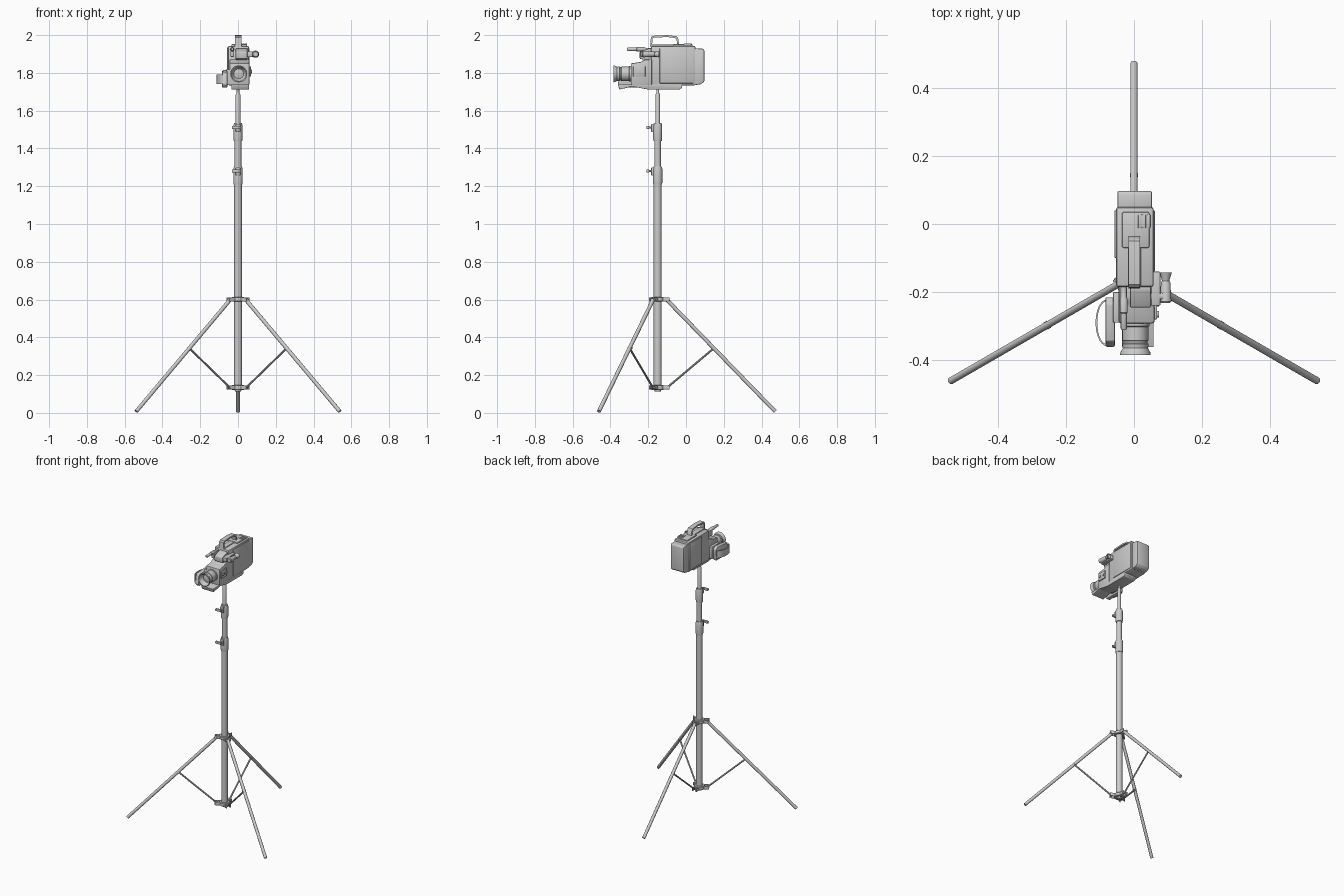
import bpy, bmesh, math
from mathutils import Vector

PY = -0.15  # y of the stand's axis


def finish(name, bm, bevel=0.0, segs=2):
    bmesh.ops.recalc_face_normals(bm, faces=bm.faces)
    if bevel:
        bmesh.ops.bevel(bm, geom=bm.edges[:], offset=bevel, segments=segs,
                        affect='EDGES', profile=0.5, clamp_overlap=True)
    me = bpy.data.meshes.new(name)
    bm.to_mesh(me)
    bm.free()
    ob = bpy.data.objects.new(name, me)
    bpy.context.collection.objects.link(ob)
    bpy.ops.object.select_all(action='DESELECT')
    ob.select_set(True)
    bpy.context.view_layer.objects.active = ob
    bpy.ops.object.shade_smooth_by_angle(angle=math.radians(35))
    return ob


def prism(name, pts, lo, hi, axis='x', bevel=0.0):
    """Extrude a 2D outline along an axis."""
    at = {'x': lambda a, b, t: (t, a, b), 'z': lambda a, b, t: (a, b, t)}[axis]
    bm = bmesh.new()
    rings = [[bm.verts.new(at(a, b, t)) for a, b in pts] for t in (lo, hi)]
    n = len(pts)
    bm.faces.new(rings[0])
    bm.faces.new(rings[1][::-1])
    for i in range(n):
        j = (i + 1) % n
        bm.faces.new((rings[0][i], rings[0][j], rings[1][j], rings[1][i]))
    return finish(name, bm, bevel)


def box(name, x, y, z, bevel=0.004):
    return prism(name, [(y[0], z[0]), (y[1], z[0]), (y[1], z[1]), (y[0], z[1])],
                 x[0], x[1], bevel=bevel)


def lathe(name, origin, direction, profile, sides=24):
    """Revolve (distance, radius) pairs about a line."""
    d = Vector(direction).normalized()
    u = d.orthogonal().normalized()
    v = d.cross(u)
    o = Vector(origin)
    bm = bmesh.new()
    rings = []
    for t, r in profile:
        rings.append([bm.verts.new(o + d * t + r * (u * math.cos(a) + v * math.sin(a)))
                      for a in (2 * math.pi * k / sides for k in range(sides))])
    for A, B in zip(rings, rings[1:]):
        for i in range(sides):
            j = (i + 1) % sides
            bm.faces.new((A[i], A[j], B[j], B[i]))
    bm.faces.new(rings[0])
    bm.faces.new(rings[-1])
    return finish(name, bm)


def rod(name, p, q, r, sides=16):
    d = Vector(q) - Vector(p)
    return lathe(name, p, d, [(0, r), (d.length, r)], sides)


def radial(ang, r, z):
    return Vector((r * math.cos(ang), PY + r * math.sin(ang), z))


# Telescopic column
base = (0, PY, 0)
up = (0, 0, 1)
lathe("lower_column", base, up, [(0.12, 0.021), (1.25, 0.021)])
lathe("middle_column", base, up, [(1.24, 0.0175), (1.46, 0.0175)])
lathe("upper_column", base, up, [(1.45, 0.0125), (1.685, 0.0125), (1.695, 0.007), (1.73, 0.007)])
for i, z in enumerate((1.21, 1.44)):
    s = 1 - 0.04 * i
    lathe(f"clamp_collar_{i}", base, up,
          [(z, 0.023 * s), (z + 0.012, 0.025 * s), (z + 0.08, 0.025 * s), (z + 0.095, 0.021 * s)])
    zk = z + 0.07
    box(f"clamp_lug_{i}", (-0.012, 0.012), (PY - 0.034, PY), (zk - 0.024, zk + 0.02))
    rod(f"clamp_screw_{i}", (0, PY - 0.055, zk), (0, PY - 0.02, zk), 0.005, 10)
    box(f"clamp_wing_{i}", (-0.032, 0.012), (PY - 0.06, PY - 0.046), (zk - 0.007, zk + 0.009), 0.003)

# Hubs, legs and braces
for name, z0, z1 in (("top_hub", 0.59, 0.613), ("bottom_hub", 0.122, 0.147)):
    lathe(name, base, up, [(z0, 0.031), (z0 + 0.003, 0.034), (z1 - 0.003, 0.034), (z1, 0.031)])
lathe("column_end_plug", base, up, [(0.113, 0.016), (0.125, 0.019)])
for i in range(3):
    a = math.radians(90 + 120 * i)
    side = Vector((-math.sin(a), math.cos(a), 0))
    rod(f"leg_{i}", radial(a, 0.05, 0.597), radial(a, 0.622, 0.008), 0.0105)
    rod(f"brace_{i}", radial(a, 0.05, 0.134), radial(a, 0.292, 0.338), 0.0055, 10)
    knee = radial(a, 0.294, 0.342)
    rod(f"brace_pin_{i}", knee - side * 0.012, knee + side * 0.012, 0.006, 10)
    for hub, z0, z1 in (("top", 0.59, 0.612), ("bottom", 0.123, 0.146)):
        for s in (-1, 1):
            corners = [radial(a, r, 0) + side * s * w for r, w in
                       ((0.02, 0.0115), (0.062, 0.0115), (0.062, 0.0175), (0.02, 0.0175))]
            prism(f"{hub}_hub_cheek_{i}", [(c.x, c.y) for c in corners], z0, z1, 'z', 0.0015)
        pin = radial(a, 0.052, (z0 + z1) / 2)
        rod(f"{hub}_hub_pin_{i}", pin - side * 0.02, pin + side * 0.02, 0.005, 10)

# Camera body
box("camera_body", (-0.053, 0.058), (-0.185, 0.05), (1.733, 1.943), 0.008)
box("side_panel", (0.05, 0.062), (-0.14, 0.04), (1.745, 1.93), 0.004)
box("tape_door", (-0.058, -0.045), (-0.10, 0.04), (1.745, 1.935), 0.004)
prism("rear_battery", [(0.045, 1.735), (0.08, 1.74), (0.097, 1.755), (0.097, 1.922), (0.09, 1.928),
                       (0.045, 1.93)], -0.049, 0.053, bevel=0.005)
box("top_plate", (-0.035, 0.045), (-0.07, 0.035), (1.94, 1.952), 0.004)
prism("base_plate", [(-0.352, 1.712), (-0.285, 1.728), (-0.2, 1.712), (-0.035, 1.712), (-0.02, 1.722),
                     (-0.02, 1.738), (-0.362, 1.738)], -0.035, 0.058, bevel=0.002)
for i in range(3):
    box(f"top_button_{i}", (0.012 + 0.013 * i, 0.022 + 0.013 * i), (-0.012, 0.028), (1.945, 1.956), 0.002)

# Carrying handle
prism("handle", [(-0.19, 1.94), (-0.186, 1.988), (-0.178, 1.996), (-0.1, 2.0), (-0.05, 1.994),
                 (-0.042, 1.985), (-0.034, 1.94), (-0.044, 1.94), (-0.051, 1.98), (-0.06, 1.985),
                 (-0.1, 1.99), (-0.172, 1.986), (-0.177, 1.98), (-0.18, 1.94)], -0.016, 0.018)
box("handle_foot", (-0.018, 0.02), (-0.185, -0.03), (1.938, 1.949), 0.003)

# Lens housing and lens
prism("lens_housing", [(-0.292, 1.733), (-0.18, 1.733), (-0.18, 1.872), (-0.22, 1.87), (-0.24, 1.858),
                       (-0.292, 1.85)], -0.045, 0.06, bevel=0.006)
box("side_controls", (0.055, 0.068), (-0.28, -0.215), (1.78, 1.835), 0.003)
for i in range(2):
    rod(f"control_dial_{i}", (0.06, -0.265 + 0.033 * i, 1.808), (0.073, -0.265 + 0.033 * i, 1.808), 0.01, 14)
lathe("lens", (0.004, -0.28, 1.795), (0, -1, 0),
      [(0, 0.041), (0.02, 0.041), (0.022, 0.038), (0.062, 0.038), (0.064, 0.035), (0.07, 0.035),
       (0.072, 0.039), (0.085, 0.037), (0.097, 0.044), (0.105, 0.045), (0.105, 0.040),
       (0.08, 0.031), (0.074, 0.026), (0.078, 0.012)], 32)

# Viewfinder and its arm
prism("viewfinder_mount", [(-0.245, 1.875), (-0.178, 1.86), (-0.178, 1.93), (-0.195, 1.93),
                           (-0.245, 1.912)], -0.012, 0.05, bevel=0.004)
rod("viewfinder_arm", (0.03, -0.212, 1.899), (0.096, -0.212, 1.899), 0.015, 18)
box("viewfinder_bracket", (0.05, 0.078), (-0.24, -0.14), (1.884, 1.914), 0.004)
lathe("eyepiece", (0.093, -0.232, 1.899), (0, 1, 0),
      [(0, 0.013), (0.005, 0.017), (0.06, 0.014), (0.065, 0.011), (0.07, 0.012), (0.09, 0.019), (0.09, 0.014),
       (0.075, 0.009)], 20)

# Microphone
lathe("microphone", (-0.03, -0.185, 1.925), (0, -1, 0),
      [(0, 0.008), (0.03, 0.008), (0.035, 0.0115), (0.075, 0.0115), (0.078, 0.009), (0.122, 0.009),
       (0.127, 0.006)], 18)
box("microphone_clip", (-0.04, -0.02), (-0.24, -0.18), (1.885, 1.925), 0.004)

# Hand grip and strap
prism("hand_grip", [(-0.362, 1.74), (-0.345, 1.722), (-0.22, 1.722), (-0.215, 1.8), (-0.235, 1.815),
                    (-0.345, 1.805)], -0.084, -0.056, bevel=0.005)
box("grip_mount", (-0.062, -0.03), (-0.29, -0.2), (1.735, 1.82), 0.004)
arc = [(math.pi * k / 14) for k in range(15)]
outer = [(-0.08 - 0.033 * math.sin(t), -0.29 + 0.068 * math.cos(t)) for t in arc]
inner = [(-0.08 - 0.028 * math.sin(t), -0.29 + 0.063 * math.cos(t)) for t in reversed(arc)]
prism("hand_strap", outer + inner, 1.742, 1.792, 'z')
